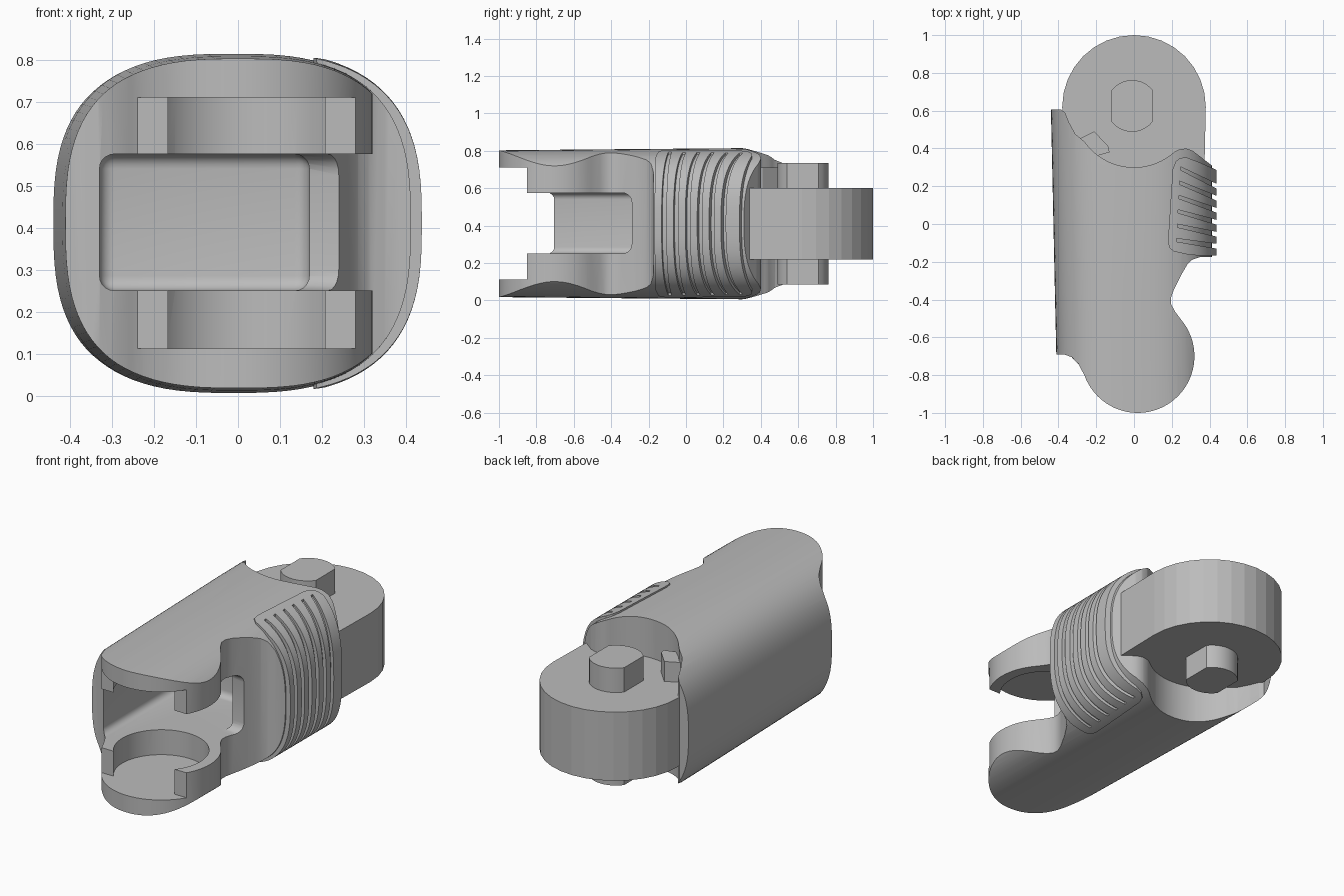
import bpy, bmesh, math

cube = bpy.data.objects.get("Cube")
if cube:
    bpy.data.objects.remove(cube, do_unlink=True)

grey = bpy.data.materials.new("plain grey")
grey.use_nodes = True
grey.diffuse_color = (0.5, 0.5, 0.5, 1)
grey.node_tree.nodes["Principled BSDF"].inputs["Base Color"].default_value = (0.5, 0.5, 0.5, 1)


def finish(name, bm):
    bmesh.ops.recalc_face_normals(bm, faces=bm.faces)
    mesh = bpy.data.meshes.new(name)
    bm.to_mesh(mesh)
    bm.free()
    mesh.materials.append(grey)
    ob = bpy.data.objects.new(name, mesh)
    bpy.context.collection.objects.link(ob)
    return ob


def skin(name, rings):
    """Closed solid through a list of equal rings."""
    bm = bmesh.new()
    loops = [[bm.verts.new(p) for p in ring] for ring in rings]
    for a, b in zip(loops, loops[1:]):
        for i in range(len(a)):
            j = (i + 1) % len(a)
            bm.faces.new((a[i], a[j], b[j], b[i]))
    bm.faces.new(loops[0])
    bm.faces.new(loops[-1])
    return finish(name, bm)


def prism(name, outline, z0, z1):
    return skin(name, [[(x, y, z) for x, y in outline] for z in (z0, z1)])


def box(name, x0, x1, y0, y1, z0, z1, bevel=0):
    ob = prism(name, [(x0, y0), (x1, y0), (x1, y1), (x0, y1)], z0, z1)
    if bevel:
        bm = bmesh.new()
        bm.from_mesh(ob.data)
        bmesh.ops.bevel(bm, geom=bm.edges[:], offset=bevel, segments=5,
                        profile=0.5, affect='EDGES')
        bm.to_mesh(ob.data)
        bm.free()
    return ob


def arc(cx, cy, r, a0, a1, n):
    angles = [math.radians(a0 + (a1 - a0) * i / n) for i in range(n + 1)]
    return [(cx + r * math.cos(a), cy + r * math.sin(a)) for a in angles]


def combine(ob, tool, operation='DIFFERENCE'):
    """Apply a boolean and discard the tool."""
    mod = ob.modifiers.new("cut", 'BOOLEAN')
    mod.operation = operation
    mod.solver = 'EXACT'
    mod.object = tool
    bpy.context.view_layer.update()
    dg = bpy.context.evaluated_depsgraph_get()
    mesh = bpy.data.meshes.new_from_object(ob.evaluated_get(dg))
    ob.modifiers.clear()
    ob.data = mesh
    bpy.data.objects.remove(tool, do_unlink=True)


def tube(name, grow_x, grow_z):
    """Squarish rounded sleeve lying along y, slightly wider at the back."""
    rings = []
    for y, left, right, low, high in ((-1.05, -.403, .41, .018, .802),
                                      (-.4, -.418, .412, .012, .808),
                                      (.3, -.433, .412, .006, .814),
                                      (.7, -.442, .405, .008, .81)):
        cx, cz = (left + right) / 2, (low + high) / 2
        a, b = (right - left) / 2 + grow_x, (high - low) / 2 + grow_z
        ring = []
        for i in range(96):
            t = math.tau * i / 96
            c, s = math.cos(t), math.sin(t)
            ring.append((cx + a * math.copysign(abs(c) ** (2 / 2.8), c), y,
                         cz + b * math.copysign(abs(s) ** (2 / 2.8), s)))
        rings.append(ring)
    return skin(name, rings)


def smooth(ob, angle=30):
    bpy.ops.object.select_all(action='DESELECT')
    ob.select_set(True)
    bpy.context.view_layer.objects.active = ob
    bpy.ops.object.shade_smooth_by_angle(angle=math.radians(angle))


# Sleeve body: rounded tube trimmed by its plan outline
plan = [(-.6, -.69), (-.37, -.69), (-.33, -.705), (-.295, -.74)]
plan += arc(.02, -.7, .3, 200, 400, 40)
plan += [(.215, -.46), (.197, -.425), (.196, -.39), (.21, -.35), (.25, -.27),
         (.285, -.21), (.31, -.188), (.35, -.175), (.6, -.17), (.6, .2),
         (.45, .28), (.36, .35), (.31, .388), (.275, .4), (.24, .395)]
plan += arc(0, .62, .32, -48, -145, 20)
plan += [(-.31, .475), (-.345, .54), (-.365, .59), (-.385, .605), (-.6, .61)]
body = tube("sleeve_body", 0, 0)
combine(body, prism("plan", plan, -.2, 1.1), 'INTERSECT')

# Fork slot, inner pocket, side window, round sockets and open fork tips
combine(body, box("pocket", -.33, .17, -1.4, 0, .25, .575, .035))
combine(body, box("window", -.2, .8, -1.4, -.29, .25, .575, .05))
combine(body, prism("socket", arc(.02, -.7, .24, 0, 352.5, 47), .112, .71))
combine(body, box("fork_opening", -.8, .8, -1.4, -.85, .112, .71))
smooth(body)

# Grip pad wrapped over the model's left side, with fanned grooves
pad_plan = [(.18, -.09), (.187, -.125), (.21, -.145), (.3, -.165), (.6, -.17),
            (.6, .18), (.44, .285), (.35, .325), (.28, .352), (.245, .35),
            (.22, .33), (.205, .29)]
pad = tube("grip_pad", .026, .007)
combine(pad, prism("pad_plan", pad_plan, -.2, 1.1), 'INTERSECT')
for i in range(6):
    y_out = -.115 + .064 * i
    rise = .03 + .012 * i
    y_in = y_out + rise
    y_far = y_out - rise * .4
    x_in, w = .225 + .004 * i, .014
    combine(pad, prism("groove", [(x_in, y_in - w * .6), (.5, y_far - w),
                                  (.5, y_far + w), (x_in, y_in + w * .6)], -.2, 1.1))
smooth(pad)

# Faceted knuckle tongue with two small notches in its side
tongue = prism("knuckle_tongue",
               [(-.37, .25), (.372, .25)] + arc(0, .62, .38, 0, 180, 16), .22, .6)
for z0, z1 in ((.295, .36), (.43, .53)):
    combine(tongue, box("notch", .33, .6, .295, .325, z0, z1))

# Hinge pin: round ends with flat sides
pin_plan = arc(-.01, .625, .137, 38, 142, 10) + arc(-.01, .625, .137, 218, 322, 10)
pin = prism("hinge_pin", pin_plan, .085, .735)
smooth(pin)

# Stop block resting on the tongue
prism("stop_block", [(-.29, .45), (-.2, .36), (-.13, .38), (-.135, .41), (-.21, .49)],
      .59, .71)
